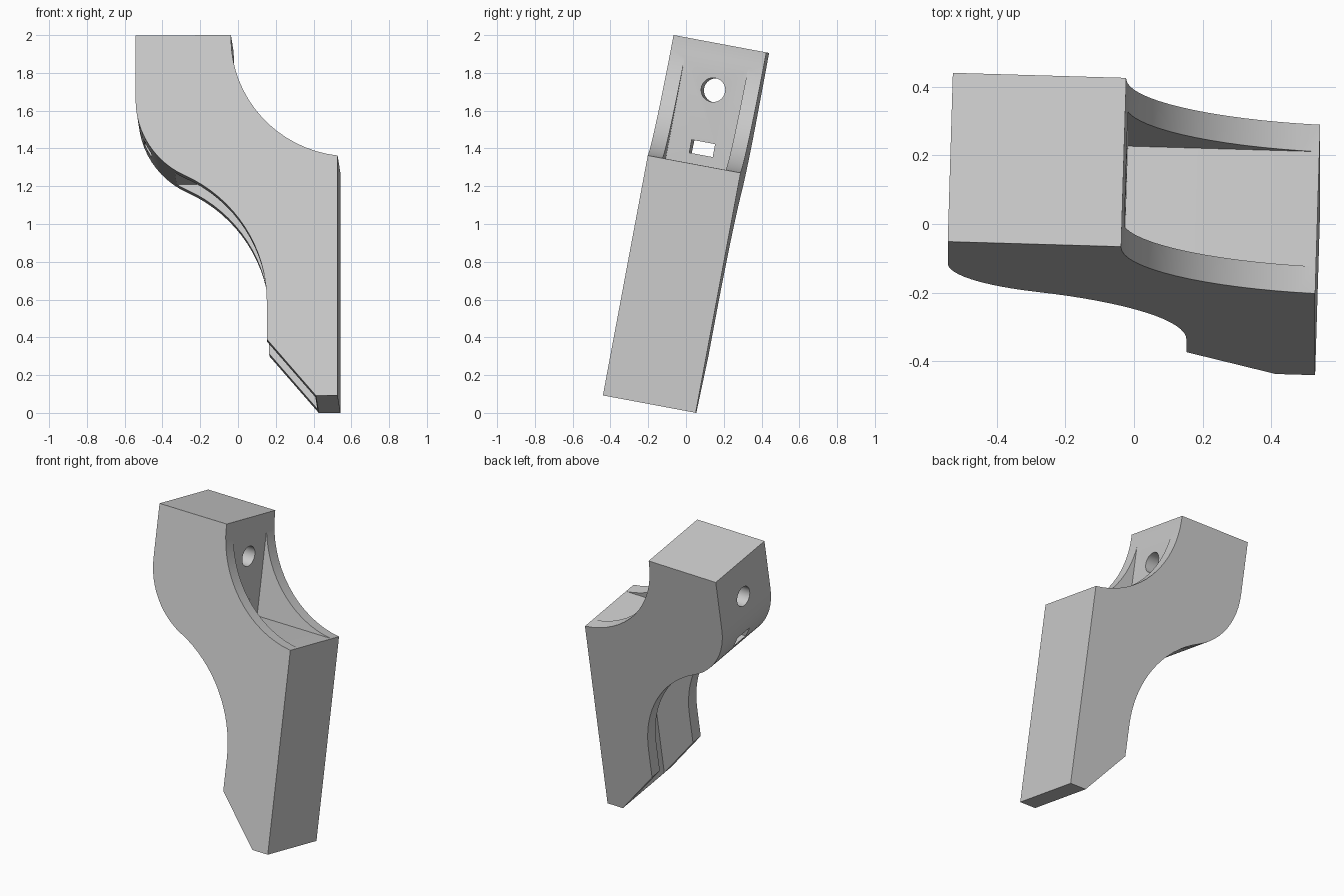
import bpy
import bmesh
from math import radians, sin, cos, acos, atan2, sqrt, pi
from mathutils import Matrix, Vector

if "Cube" in bpy.data.objects:
    bpy.data.objects.remove(bpy.data.objects["Cube"], do_unlink=True)

THICK, LIP = 0.5, 0.08
TOP, SHELF = 1.944, 1.292
LEFT, RIGHT, WALL = -0.545, 0.525, -0.04

grey = bpy.data.materials.new("light_grey")
grey.use_nodes = True
grey.diffuse_color = (0.6, 0.6, 0.6, 1)
grey.node_tree.nodes["Principled BSDF"].inputs["Base Color"].default_value = (0.6, 0.6, 0.6, 1)


def make_object(name, bm):
    bmesh.ops.recalc_face_normals(bm, faces=bm.faces)
    mesh = bpy.data.meshes.new(name)
    bm.to_mesh(mesh)
    bm.free()
    obj = bpy.data.objects.new(name, mesh)
    bpy.context.collection.objects.link(obj)
    return obj


def arc(cx, cz, r, start, end, steps):
    angles = [start + (end - start) * i / steps for i in range(steps + 1)]
    return [(cx + r * cos(a), cz + r * sin(a)) for a in angles]


def box(name, x0, x1, y0, y1, z0, z1):
    bm = bmesh.new()
    size = Matrix.Diagonal((x1 - x0, y1 - y0, z1 - z0, 1))
    centre = Matrix.Translation(((x0 + x1) / 2, (y0 + y1) / 2, (z0 + z1) / 2))
    bmesh.ops.create_cube(bm, size=1, matrix=centre @ size)
    return make_object(name, bm)


# Side outline: upper scoop, rounded heel, lower scoop, slanted toe
scoop_r, heel_r, lower_r = 0.642, 0.45, 0.75
scoop_x = WALL + scoop_r
overhang = scoop_x - RIGHT
scoop_z = SHELF + sqrt(scoop_r ** 2 - overhang ** 2)
heel = Vector((LEFT + heel_r, 1.597))
lower = Vector((0.15 - lower_r, 0.509))
join = atan2(heel.y - lower.y, heel.x - lower.x)
outline = [(RIGHT, 0)]
outline += arc(scoop_x, scoop_z, scoop_r, pi + acos(overhang / scoop_r), pi, 16)
outline += [(WALL, TOP), (LEFT, TOP)]
outline += arc(heel.x, heel.y, heel_r, pi, pi + join, 12)
outline += arc(lower.x, lower.y, lower_r, join, 0, 16)[1:]
outline += [(0.15, 0.305), (0.41, 0)]

bm = bmesh.new()
face = bm.faces.new([bm.verts.new((x, 0, z)) for x, z in outline])
ext = bmesh.ops.extrude_face_region(bm, geom=[face])
bmesh.ops.translate(bm, vec=(0, THICK, 0),
                    verts=[g for g in ext["geom"] if isinstance(g, bmesh.types.BMVert)])
bracket = make_object("bracket", bm)

# Pockets between the side lips, cable slot and bolt hole
mid = THICK / 2 + 0.01
cutters = [
    box("upper_pocket", WALL + 0.007, 1, LIP, THICK - LIP, SHELF + 0.001, TOP + 0.2),
    box("lower_pocket", -1, 0.405, LIP, THICK - LIP, -0.2, 1.22),
    box("cable_slot", -1, 0.1, mid - 0.063, mid + 0.063, SHELF + 0.055, SHELF + 0.125),
]
bm = bmesh.new()
place = Matrix.Translation((-0.4, mid, SHELF + 0.405)) @ Matrix.Rotation(pi / 2, 4, "Y")
bmesh.ops.create_cone(bm, cap_ends=True, segments=32, radius1=0.064, radius2=0.064,
                      depth=1, matrix=place)
cutters.append(make_object("bolt_hole", bm))

for cutter in cutters:
    cutter.hide_render = True
    mod = bracket.modifiers.new(cutter.name, "BOOLEAN")
    mod.operation = "DIFFERENCE"
    mod.solver = "EXACT"
    mod.object = cutter

# Bake the cuts and drop the cutters
bpy.context.view_layer.update()
graph = bpy.context.evaluated_depsgraph_get()
mesh = bpy.data.meshes.new_from_object(bracket.evaluated_get(graph))
bracket.modifiers.clear()
bracket.data = mesh
for cutter in cutters:
    bpy.data.objects.remove(cutter, do_unlink=True)

# Lean backwards with a slight twist, then rest on the ground and centre
mesh.transform(Matrix.Rotation(radians(-10.6), 4, "X") @ Matrix.Rotation(radians(-1.7), 4, "Z"))
lo = Vector([min(v.co[i] for v in mesh.vertices) for i in range(3)])
hi = Vector([max(v.co[i] for v in mesh.vertices) for i in range(3)])
mesh.transform(Matrix.Translation((-(lo.x + hi.x) / 2, -(lo.y + hi.y) / 2, -lo.z)))

mesh.materials.clear()
mesh.materials.append(grey)
bpy.ops.object.select_all(action="DESELECT")
bracket.select_set(True)
bpy.context.view_layer.objects.active = bracket
bpy.ops.object.shade_smooth_by_angle(angle=radians(30))
